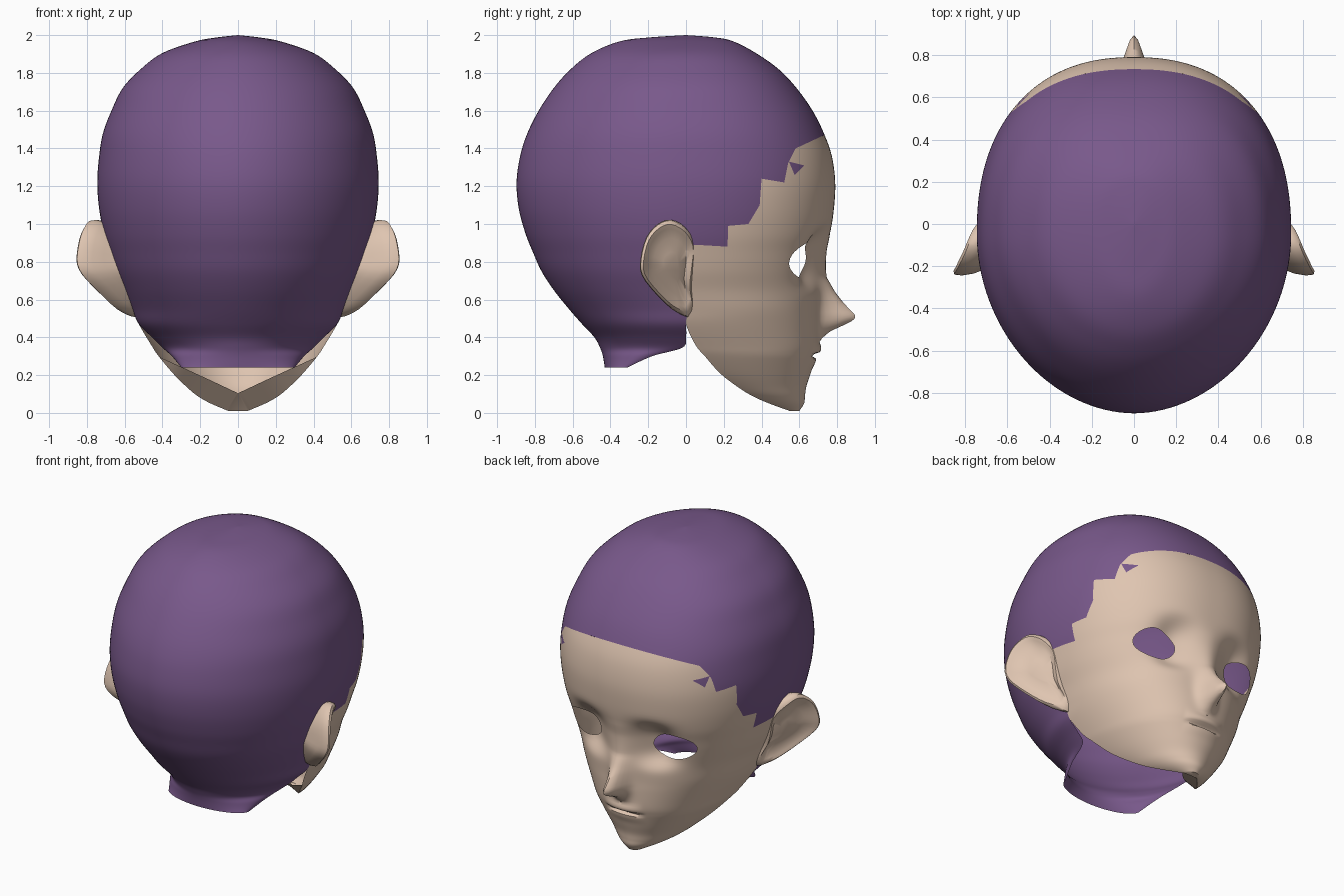
import bpy, bmesh, math
from mathutils import Vector
from mathutils.bvhtree import BVHTree

if "Cube" in bpy.data.objects:
    bpy.data.objects.remove(bpy.data.objects["Cube"])


def material(name, col):
    m = bpy.data.materials.new(name)
    m.diffuse_color = (*col, 1)
    m.use_nodes = True
    m.node_tree.nodes["Principled BSDF"].inputs["Base Color"].default_value = m.diffuse_color
    return m


SKIN = material("skin", (0.74, 0.56, 0.44))
PURPLE = material("purple hair", (0.19, 0.099, 0.258))

# Horizontal sections of the head: z, half width, front y, back y, widest y
UPPER = [(2.0, 0, 0, 0, 0), (1.988, .11, .15, -.19, 0), (1.967, .225, .25, -.35, -.02),
         (1.905, .40, .37, -.50, -.04), (1.82, .515, .49, -.61, -.05), (1.72, .61, .585, -.70, -.05),
         (1.60, .67, .67, -.78, -.05), (1.48, .715, .73, -.84, -.05), (1.36, .735, .772, -.878, -.05),
         (1.22, .745, .79, -.897, -.05), (1.08, .735, .783, -.885, -.05), (.95, .71, .763, -.85, -.05),
         (.85, .68, .735, -.81, -.05), (.75, .645, .718, -.765, -.05), (.65, .60, .71, -.70, -.04),
         (.55, .56, .705, -.62, 0), (.47, .525, .705, -.55, 0)]
JAW = [(.36, .46, .70, 0, .05), (.30, .42, .685, 0, .10), (.21, .345, .66, 0, .18),
       (.14, .275, .637, 0, .27), (.09, .215, .63, 0, .35), (.05, .145, .625, 0, .44), (.01, .05, .60, 0, .55)]
NAPE = [(.40, .455, 0, -.485, 0), (.345, .40, 0, -.455, -.02), (.30, .35, 0, -.44, -.18), (.24, .30, 0, -.43, -.31)]
# Nose height over the face by z, and the hairline z by y
NOSE = [(.38, 0), (.43, .055), (.48, .163), (.50, .19), (.52, .19), (.58, .13), (.64, .08), (.72, .03), (.85, .01), (.95, 0)]
HAIRLINE = [(-.06, .89), (.05, .89), (.22, .88), (.223, .99), (.33, 1.0), (.39, 1.1), (.40, 1.24),
            (.52, 1.22), (.54, 1.32), (.58, 1.40), (.73, 1.47), (.8, 1.5)]
TUFT = [(.545, 1.33), (.575, 1.26), (.625, 1.31)]


def lerp(table, v):
    if v <= table[0][0]:
        return table[0][1]
    for (a, fa), (b, fb) in zip(table, table[1:]):
        if v <= b:
            return fa + (fb - fa) * (v - a) / (b - a)
    return table[-1][1]


def smooth_rows(keys, sub):
    """Catmull-Rom rows through the key sections."""
    rows = []
    for i in range(len(keys) - 1):
        q = [keys[max(0, min(len(keys) - 1, i + k))] for k in (-1, 0, 1, 2)]
        for s in range(sub):
            t = s / sub
            rows.append(tuple(.5 * (2 * b + (c - a) * t + (2 * a - 5 * b + 4 * c - d) * t * t
                                    + (3 * b - a - 3 * c + d) * t ** 3) for a, b, c, d in zip(*q)))
    return rows + [keys[-1]]


def gauss(v, w):
    return math.exp(-(v / w) ** 2)


def features(x, y, z):
    """Nose, eye sockets and mouth pressed into the front of the face."""
    y += lerp(NOSE, z) * gauss(x, .053 + .03 * max(0, min(1, (z - .5) / .3)))
    y -= .08 * gauss(abs(x) - .24, .12) * math.exp(-((z - .82) / .15) ** 4)
    if abs(x) < .15:
        k = 1 - (x / .15) ** 2
        y += k * (.02 * gauss(z - .335, .035) + .008 * gauss(z - .27, .03) - .035 * gauss(z - .305, .010))
    return y


def in_eye(x, z):
    return ((abs(x) - .335) / .135) ** 2 + ((z - .81 - .05 * (abs(x) - .335)) / .09) ** 2


def is_hair(c):
    ring = list(zip(TUFT, TUFT[1:] + TUFT[:1]))
    tuft = all((b[0] - a[0]) * (c.z - a[1]) - (b[1] - a[1]) * (c.y - a[0]) > 0 for a, b in ring)
    return c.z > .47 and (c.z > lerp(HAIRLINE, c.y) or tuft)


def sheet(bm, keys, front, cols):
    """Half-ring sheet over the sections."""
    grid = []
    for z, w, f, b, yc in smooth_rows(keys, 6):
        p = 1.93
        if front:
            p = 1.9 + .3 * max(0, min(1, (z - .05) / .25)) + .1 * max(0, min(1, (z - .4) / .4))
        row = []
        for j in range(-cols, cols + 1):
            t = j / cols * math.pi / 2
            x = math.copysign(abs(math.sin(t)) ** (2 / p), t) * w
            y = yc + ((f if front else b) - yc) * max(0, math.cos(t)) ** (2 / p)
            if front and z < 1.2 and y > .3:
                y = features(x, y, z)
            row.append(bm.verts.new((x, y, z)))
        grid.append(row)
    for r0, r1 in zip(grid, grid[1:]):
        for j in range(2 * cols):
            q = (r0[j], r0[j + 1], r1[j + 1], r1[j])
            bm.faces.new(q if front else q[::-1])
    return grid


def trim(bm, keep):
    """Cut the sheet along the hairline and drop the faces failing the rule."""
    bmesh.ops.remove_doubles(bm, verts=bm.verts, dist=.0008)
    for a, b in list(zip(HAIRLINE, HAIRLINE[1:])) + list(zip(TUFT, TUFT[1:] + TUFT[:1])):
        z0, z1 = sorted((a[1], b[1]))
        y0, y1 = sorted((a[0], b[0]))
        fs = [f for f in bm.faces if any(y0 - .02 < v.co.y < y1 + .02 and z0 - .02 < v.co.z < z1 + .02
                                         for v in f.verts)]
        geom = list({e for f in fs for e in f.edges}) + list({v for f in fs for v in f.verts}) + fs
        bmesh.ops.bisect_plane(bm, geom=geom, dist=1e-5, plane_co=(0, a[0], a[1]),
                               plane_no=(0, a[1] - b[1], b[0] - a[0]))
    drop = [f for f in bm.faces if not keep(f.calc_center_median())]
    bmesh.ops.delete(bm, geom=drop, context='FACES')


def finish(bm, name, mat):
    bmesh.ops.remove_doubles(bm, verts=bm.verts, dist=.0008)
    bmesh.ops.delete(bm, geom=[v for v in bm.verts if not v.link_faces], context='VERTS')
    me = bpy.data.meshes.new(name)
    bm.to_mesh(me)
    bm.free()
    me.materials.append(mat)
    ob = bpy.data.objects.new(name, me)
    bpy.context.collection.objects.link(ob)
    bpy.context.view_layer.objects.active = ob
    ob.select_set(True)
    bpy.ops.object.shade_smooth_by_angle(angle=math.radians(50))
    ob.select_set(False)


# Hair cap: the crown in front plus the whole back down to the nape
bm = bmesh.new()
sheet(bm, UPPER, True, 64)
trim(bm, is_hair)
sheet(bm, UPPER + NAPE, False, 32)
finish(bm, "hair_cap", PURPLE)

# Face
bm = bmesh.new()
grid = [[v.co.copy() for v in row] for row in sheet(bm, UPPER + JAW, True, 64)]
trim(bm, lambda c: not is_hair(c))

# Eye holes with rounded rims
tree = BVHTree.FromBMesh(bm)
holes = [f for f in bm.faces if (c := f.calc_center_median()).y > .2 and in_eye(c.x, c.z) < 1]
bmesh.ops.delete(bm, geom=holes, context='FACES')
for v in bm.verts:
    if v.is_boundary and v.co.y > .4 and .65 < v.co.z < .95 and in_eye(v.co.x, v.co.z) < 2:
        s = 1 / math.sqrt(in_eye(v.co.x, v.co.z))
        cx = math.copysign(.335, v.co.x)
        x, z = cx + (v.co.x - cx) * s, .81 + (v.co.z - .81) * s
        hit = tree.ray_cast(Vector((x, 2, z)), Vector((0, -1, 0)))[0]
        v.co = hit or Vector((x, v.co.y, z))

# Underside lip along the jaw, closing under the chin
bm.faces.new([bm.verts.new(p) for p in grid[-1]][::-1])
for side, col in ((-1, 0), (1, -1)):
    prev = None
    for row in grid:
        o = row[col]
        if o.z > .32:
            continue
        d = max(0, .1 + .47 * abs(o.x) - o.z)
        pts = (o, Vector((side * max(0, abs(o.x) - .5 * d), o.y - .6 * d, o.z + .8 * d)))
        if prev and d > 0:
            q = [bm.verts.new(p) for p in (prev[0], pts[0], pts[1], prev[1])]
            bm.faces.new(q[::-1] if side > 0 else q)
        prev = pts
bm.faces.new([bm.verts.new(p) for p in (grid[-1][0], grid[-1][-1], prev[1])])
bmesh.ops.remove_doubles(bm, verts=bm.verts, dist=.0008)
bmesh.ops.recalc_face_normals(bm, faces=[f for f in bm.faces if f.calc_center_median().z < .02 and len(f.verts) > 4])
finish(bm, "face", SKIN)

# Ears: a cupped loft around the outline (y, z)
OUTLINE = [(.01, .505), (-.07, .545), (-.16, .63), (-.235, .73), (-.24, .82), (-.21, .93), (-.15, 1.0),
           (-.08, 1.022), (0, .98), (.05, .89), (.04, .76), (.03, .66), (.04, .56)]
RINGS = [(.55, -.22), (.82, -.12), (.95, -.075), (1, -.03), (.98, .003), (.9, .015), (.8, .003), (.6, -.025), (.3, -.015)]
WIDTH = sorted((k[0], k[1]) for k in UPPER + JAW)
loop = [(p[0], p[1]) for p in smooth_rows(OUTLINE + OUTLINE[:1], 3)[:-1]]
for side, name in ((1, "right_ear"), (-1, "left_ear")):
    bm = bmesh.new()
    rings = []
    for s, dx in RINGS:
        ring = []
        for oy, oz in loop:
            y, z = -.07 + s * (oy + .07), .78 + s * (oz - .78)
            flare = (.05 - y) * (1 - .4 * max(0, (z - .8) / .22)) - .5 * max(0, y + .02)
            ring.append(bm.verts.new((side * (lerp(WIDTH, z) + .65 * flare + dx), y, z)))
        rings.append(ring)
    n = len(loop)
    for a, b in zip(rings, rings[1:]):
        for j in range(n):
            bm.faces.new((a[j], a[(j + 1) % n], b[(j + 1) % n], b[j]))
    bm.faces.new(rings[-1])
    bmesh.ops.recalc_face_normals(bm, faces=bm.faces)
    finish(bm, name, SKIN)
